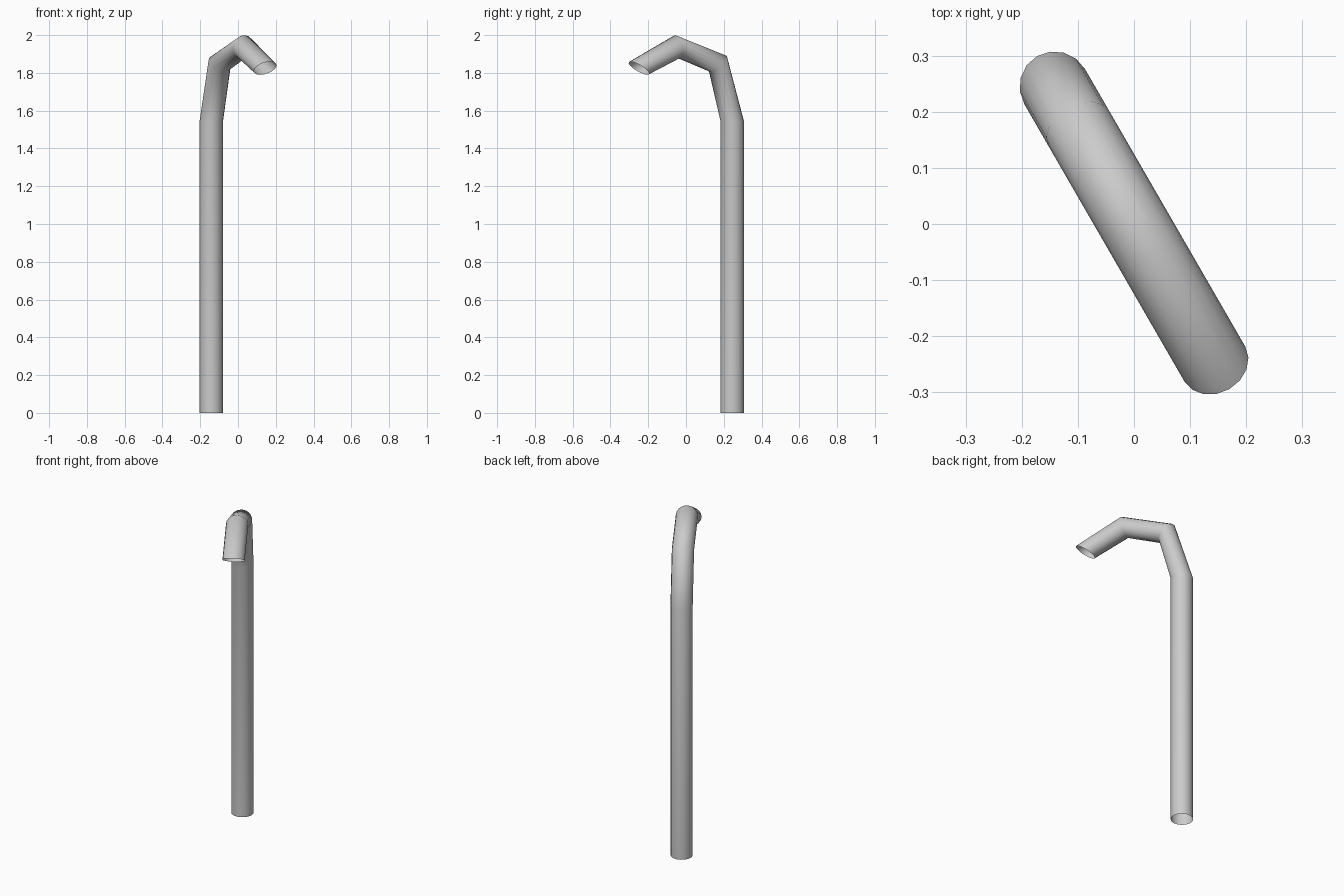
import bpy, bmesh
from math import sin, cos, pi, radians

if "Cube" in bpy.data.objects:
    bpy.data.objects.remove(bpy.data.objects["Cube"])

SIDES, R = 16, 0.0625
DX, DY = 0.5, -0.866          # the hook bends in this vertical plane

# rings along the pipe: distance in the plane, height, lean from vertical (degrees)
RINGS = [(-0.283, 0.0, 0), (-0.283, 1.543, 0), (-0.195, 1.849, 45),
         (0.055, 1.938, 100), (0.288, 1.825, 146)]

bm = bmesh.new()


def ring(s, z, lean):
    a = radians(lean)
    verts = []
    for i in range(SIDES):
        t = 2 * pi * i / SIDES
        u, w = R * cos(t), R * sin(t)
        d = s + u * cos(a)
        verts.append(bm.verts.new((DX * d - DY * w, DY * d + DX * w, z - u * sin(a))))
    return verts


# open-ended hooked pipe
loops = [ring(*r) for r in RINGS]
for lo, hi in zip(loops, loops[1:]):
    for i in range(SIDES):
        j = (i + 1) % SIDES
        bm.faces.new((lo[i], lo[j], hi[j], hi[i]))
bmesh.ops.recalc_face_normals(bm, faces=bm.faces)

mesh = bpy.data.meshes.new("hooked_pipe")
bm.to_mesh(mesh)
bm.free()
pipe = bpy.data.objects.new("hooked_pipe", mesh)
bpy.context.collection.objects.link(pipe)
for p in mesh.polygons:
    p.use_smooth = True
